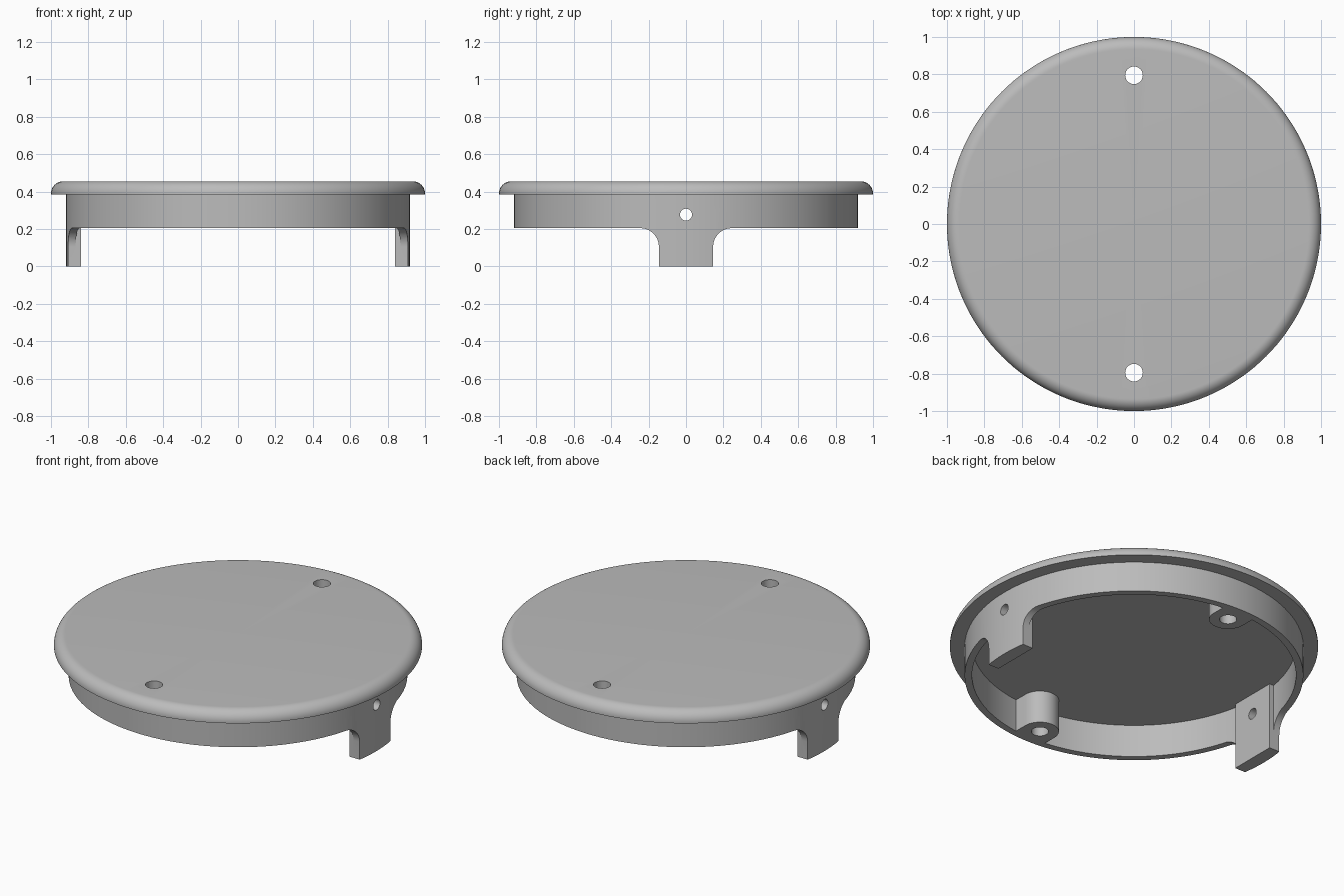
import bpy, bmesh
from math import sin, cos, pi, asin, radians

if "Cube" in bpy.data.objects:
    bpy.data.objects.remove(bpy.data.objects["Cube"], do_unlink=True)

grey = bpy.data.materials.new("plain_grey")
grey.use_nodes = True
COLOUR = (0.5, 0.5, 0.5, 1)
grey.diffuse_color = COLOUR
grey.node_tree.nodes["Principled BSDF"].inputs["Base Color"].default_value = COLOUR

SKIRT_R, WALL_R, EMBED_R = 0.92, 0.88, 0.9
RIM_Z, FLANGE_Z, FLOOR_Z, TOP_Z = 0.205, 0.385, 0.4, 0.455
EMBED_Z = 0.42
LEG_W, FILLET = 0.145, 0.1
BOSS_Y, BOSS_R = 0.795, 0.103


def arc(cx, cy, r, a0, a1, n=12):
    """Points on an arc, angles in radians."""
    return [(cx + r * cos(a0 + (a1 - a0) * i / n),
             cy + r * sin(a0 + (a1 - a0) * i / n)) for i in range(n + 1)]


def finish(name, bm):
    bmesh.ops.remove_doubles(bm, verts=bm.verts, dist=1e-5)
    bmesh.ops.recalc_face_normals(bm, faces=bm.faces)
    mesh = bpy.data.meshes.new(name)
    bm.to_mesh(mesh)
    bm.free()
    mesh.materials.append(grey)
    obj = bpy.data.objects.new(name, mesh)
    bpy.context.collection.objects.link(obj)
    return obj


def lathe(name, profile, steps=144):
    """Spin a closed (radius, z) profile around the z axis."""
    bm = bmesh.new()
    verts = [bm.verts.new((r, 0, z)) for r, z in profile]
    edges = [bm.edges.new((verts[i - 1], verts[i])) for i in range(len(verts))
             if profile[i - 1][0] + profile[i][0] > 0]
    bmesh.ops.spin(bm, geom=verts + edges, cent=(0, 0, 0), axis=(0, 0, 1),
                   angle=2 * pi, steps=steps, use_merge=True)
    return finish(name, bm)


def prism(name, outline, lo, hi, axis="z"):
    """Extrude an outline: (x, y) along z, or (y, z) along x."""
    place = (lambda a, b, h: (a, b, h)) if axis == "z" else (lambda a, b, h: (h, a, b))
    bm = bmesh.new()
    low = [bm.verts.new(place(a, b, lo)) for a, b in outline]
    high = [bm.verts.new(place(a, b, hi)) for a, b in outline]
    bm.faces.new(low)
    bm.faces.new(high)
    for i in range(len(outline)):
        bm.faces.new((low[i - 1], low[i], high[i], high[i - 1]))
    return finish(name, bm)


def combine(target, other, operation, keep=False):
    mod = target.modifiers.new(operation.lower(), "BOOLEAN")
    mod.operation, mod.solver, mod.object = operation, "EXACT", other
    bpy.context.view_layer.objects.active = target
    bpy.ops.object.modifier_apply(modifier=mod.name)
    if not keep:
        bpy.data.objects.remove(other, do_unlink=True)


# Lid: disc with a rounded top edge and a shallow recess inside the skirt
lid = lathe("lid", [(0, FLOOR_Z), (WALL_R, FLOOR_Z), (WALL_R, FLANGE_Z), (1, FLANGE_Z)]
            + arc(0.935, TOP_Z - 0.065, 0.065, 0, pi / 2) + [(0, TOP_Z)])

# Skirt: full-height tube, cut away to leave two legs with filleted shoulders
skirt = lathe("skirt_with_legs", [(WALL_R, 0), (SKIRT_R, 0), (SKIRT_R, EMBED_Z), (WALL_R, EMBED_Z)])
shoulder = [(1.1, -0.1), (1.1, RIM_Z)] + arc(
    LEG_W + FILLET, RIM_Z - FILLET, FILLET, pi / 2, pi) + [(LEG_W, -0.1)]
for side in (1, -1):
    combine(skirt, prism("shoulder_cutter", [(side * y, z) for y, z in shoulder],
                         -1.1, 1.1, "x"), "DIFFERENCE")

# Flat-faced pads behind the legs, and slot-shaped screw bosses on the wall
half = asin(LEG_W / EMBED_R)
pad = [(0.84, -LEG_W)] + arc(0, 0, EMBED_R, -half, half) + [(0.84, LEG_W)]
half = asin(BOSS_R / EMBED_R)
boss = arc(0, BOSS_Y, BOSS_R, -pi, 0, 24) + arc(0, 0, EMBED_R, pi / 2 - half, pi / 2 + half)
for side in (1, -1):
    combine(skirt, prism("pad", [(side * x, y) for x, y in pad], 0, EMBED_Z), "UNION")
    combine(skirt, prism("boss", [(x, side * y) for x, y in boss], RIM_Z, EMBED_Z), "UNION")

# Vertical screw holes through lid and bosses, cross hole through both legs
for side in (1, -1):
    hole = prism("screw_hole", arc(0, side * BOSS_Y, 0.047, 0, 2 * pi * 31 / 32, 31), 0.1, 0.6)
    combine(lid, hole, "DIFFERENCE", keep=True)
    combine(skirt, hole, "DIFFERENCE")
combine(skirt, prism("cross_hole", arc(0, 0.277, 0.032, 0, 2 * pi * 23 / 24, 23), -1.1, 1.1, "x"),
        "DIFFERENCE")

# Smooth shading with crisp edges
for obj in (lid, skirt):
    bpy.ops.object.select_all(action="DESELECT")
    obj.select_set(True)
    bpy.context.view_layer.objects.active = obj
    bpy.ops.object.shade_smooth_by_angle(angle=radians(30))
